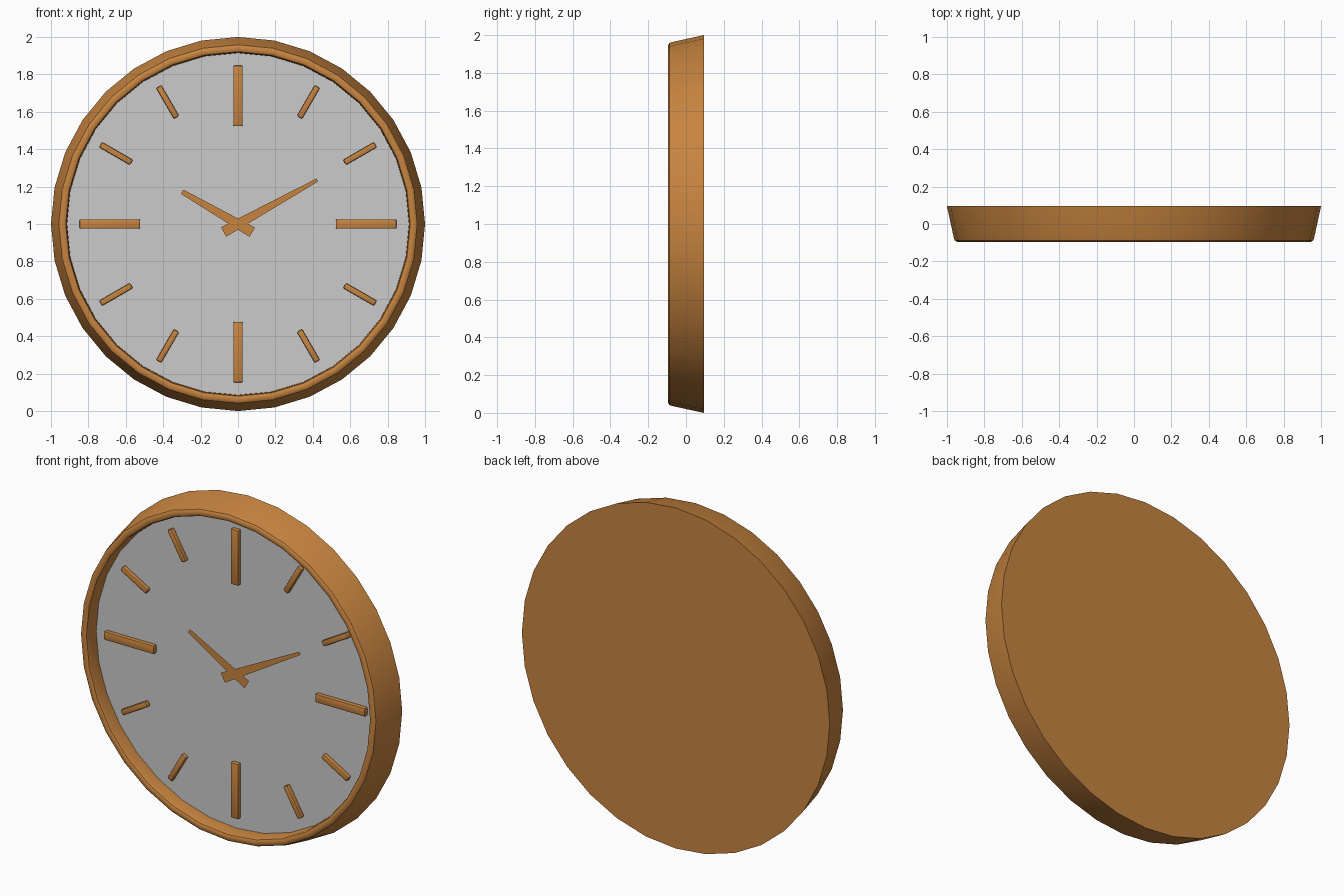
import bpy, bmesh
from math import radians, sin, cos, pi
from mathutils import Matrix, Vector

if "Cube" in bpy.data.objects:
    bpy.data.objects.remove(bpy.data.objects["Cube"])

SIDES = 32
FACE_Y = -0.01
CENTRE = Vector((0, 0, 1))

wood = bpy.data.materials.new("wood")
wood.diffuse_color = (0.57, 0.23, 0.05, 1)
wood.use_nodes = True
wood.node_tree.nodes["Principled BSDF"].inputs["Base Color"].default_value = wood.diffuse_color


def make_object(name, bm, material=None, smooth=False):
    mesh = bpy.data.meshes.new(name)
    bm.to_mesh(mesh)
    bm.free()
    obj = bpy.data.objects.new(name, mesh)
    bpy.context.collection.objects.link(obj)
    obj.location = CENTRE
    if material:
        mesh.materials.append(material)
    if smooth:
        bpy.ops.object.select_all(action='DESELECT')
        obj.select_set(True)
        bpy.context.view_layer.objects.active = obj
        bpy.ops.object.shade_smooth_by_angle(angle=radians(35))
    return obj


# Case: rounded rim and back, (radius, y) profile turned around the y axis
profile = [(1.0, 0.095), (0.963, -0.075), (0.958, -0.088), (0.947, -0.095),
           (0.93, -0.095), (0.921, -0.09), (0.916, -0.078), (0.914, FACE_Y)]
bm = bmesh.new()
rings = []
for r, y in profile:
    rings.append([bm.verts.new((r * sin(2 * pi * i / SIDES), y, r * cos(2 * pi * i / SIDES)))
                  for i in range(SIDES)])
for a, b in zip(rings, rings[1:]):
    for i in range(SIDES):
        j = (i + 1) % SIDES
        bm.faces.new((a[i], a[j], b[j], b[i]))
bm.faces.new(list(reversed(rings[0])))
bmesh.ops.recalc_face_normals(bm, faces=bm.faces)
make_object("case", bm, wood, smooth=True)

# Dial: flat grey disc inside the rim
bm = bmesh.new()
bm.faces.new([bm.verts.new((0.914 * sin(2 * pi * i / SIDES), FACE_Y, 0.914 * cos(2 * pi * i / SIDES)))
              for i in reversed(range(SIDES))])
bm.normal_update()
if bm.faces[:][0].normal.y > 0:
    bmesh.ops.reverse_faces(bm, faces=bm.faces[:])
make_object("dial", bm)

# Hour markers: long at the quarters, short in between
for hour in range(12):
    long = hour % 3 == 0
    length, width = (0.325, 0.05) if long else (0.19, 0.032)
    bm = bmesh.new()
    bmesh.ops.create_cube(bm, size=1)
    bmesh.ops.scale(bm, vec=(width, 0.03, length), verts=bm.verts)
    bmesh.ops.translate(bm, vec=(0, FACE_Y - 0.01, 0.848 - length / 2), verts=bm.verts)
    bmesh.ops.bevel(bm, geom=bm.edges[:], offset=0.007, segments=2, profile=0.5, affect='EDGES')
    bmesh.ops.rotate(bm, cent=(0, 0, 0), matrix=Matrix.Rotation(radians(30 * hour), 3, 'Y'),
                     verts=bm.verts)
    make_object(f"{'long' if long else 'short'}_marker_{hour or 12}", bm, wood, smooth=True)


# Hands: thin tapered blades with a wide tail past the pivot
def make_hand(name, angle, length, tip, y):
    bm = bmesh.new()
    tail, half = 0.088, 0.029
    outline = [(-half, -tail), (half, -tail), (tip, length), (-tip, length)]
    bm.faces.new([bm.verts.new((x, y, z)) for x, z in outline])
    bmesh.ops.rotate(bm, cent=(0, 0, 0), matrix=Matrix.Rotation(radians(angle), 3, 'Y'),
                     verts=bm.verts)
    make_object(name, bm, wood)


make_hand("hour_hand", -60, 0.345, 0.013, -0.028)
make_hand("minute_hand", 61, 0.485, 0.009, -0.031)
